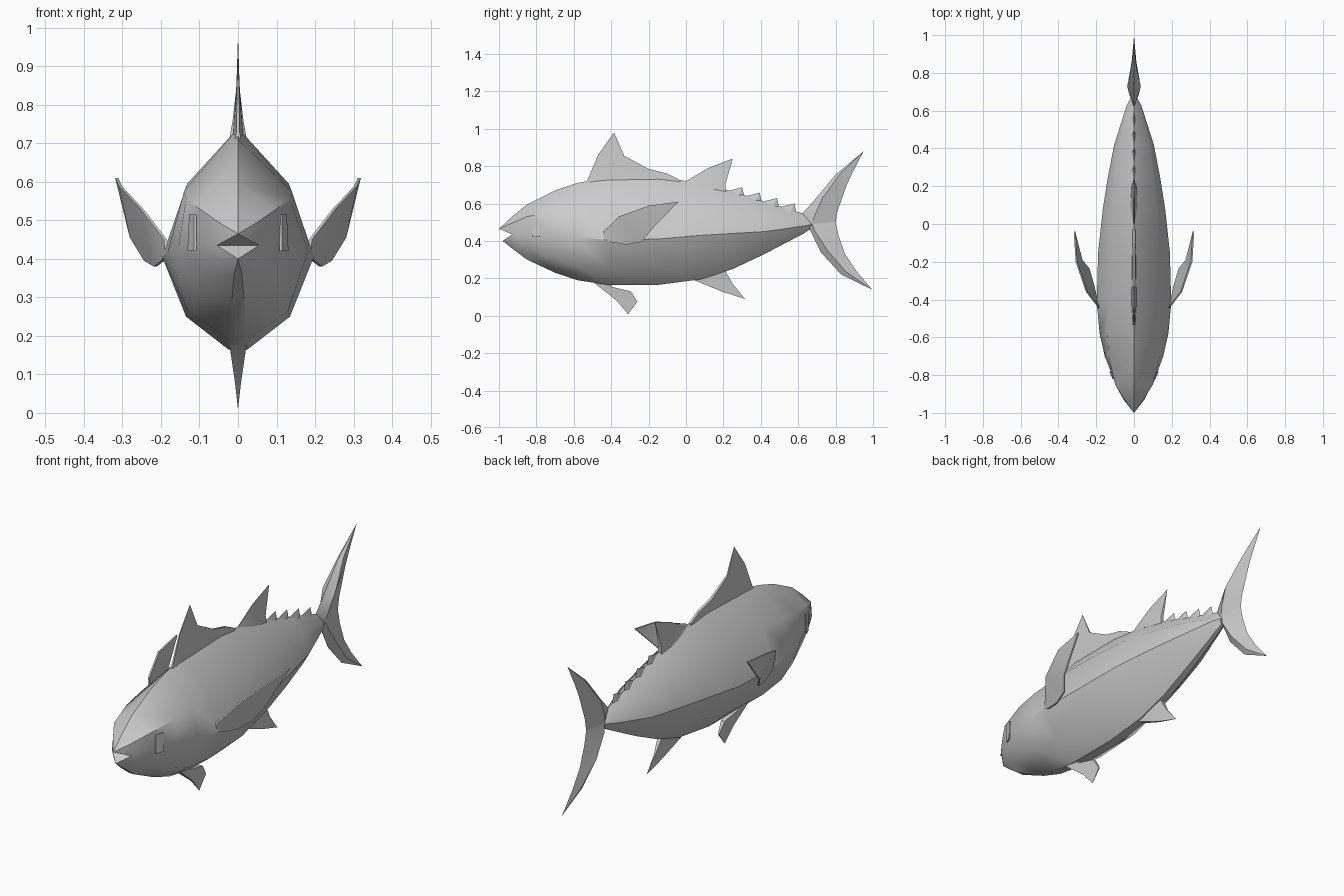
import bpy, bmesh, math

grey = bpy.data.materials.new("fish_grey")
grey.diffuse_color = (0.6, 0.6, 0.6, 1)


def make(name, verts, faces, angle=35):
    bm = bmesh.new()
    vs = [bm.verts.new(v) for v in verts]
    for f in faces:
        bm.faces.new([vs[i] for i in f])
    bmesh.ops.remove_doubles(bm, verts=bm.verts, dist=1e-5)
    bmesh.ops.triangulate(bm, faces=[f for f in bm.faces if len(f.verts) > 4])
    bmesh.ops.recalc_face_normals(bm, faces=bm.faces)
    me = bpy.data.meshes.new(name)
    bm.to_mesh(me)
    bm.free()
    me.materials.append(grey)
    ob = bpy.data.objects.new(name, me)
    bpy.context.collection.objects.link(ob)
    bpy.ops.object.select_all(action='DESELECT')
    ob.select_set(True)
    bpy.context.view_layer.objects.active = ob
    bpy.ops.object.shade_smooth_by_angle(angle=math.radians(angle))
    return ob


def blade(name, pts):
    """Closed fin from outline points (x, y, z, half thickness)."""
    n = len(pts)
    verts = [(x + t, y, z) for x, y, z, t in pts] + [(x - t, y, z) for x, y, z, t in pts]
    faces = [tuple(range(n)), tuple(range(2 * n - 1, n - 1, -1))]
    faces += [(i, (i + 1) % n, n + (i + 1) % n, n + i) for i in range(n)
              if pts[i][3] > 0 or pts[(i + 1) % n][3] > 0]
    # sharp edges collapse to a single point where thickness is zero
    bm_faces = []
    for f in faces:
        g = []
        for i in f:
            j = i - n if i >= n and pts[i - n][3] == 0 else i
            if j not in g:
                g.append(j)
        if len(g) > 2:
            bm_faces.append(g)
    return make(name, verts, bm_faces, 30)


def mid_blade(name, pts):
    return blade(name, [(0, y, z, t) for y, z, t in pts])


# body: y, top z, then (x, z) of shoulder, flank, lower flank and belly edge
stations = [
    (-0.93, 0.53, (0.05, 0.495), (0.055, 0.435), (0.045, 0.395), (0.010, 0.36)),
    (-0.85, 0.595, (0.10, 0.53), (0.095, 0.44), (0.070, 0.355), (0.015, 0.30)),
    (-0.70, 0.67, (0.135, 0.555), (0.155, 0.43), (0.110, 0.30), (0.020, 0.23)),
    (-0.58, 0.71, (0.14, 0.575), (0.182, 0.42), (0.130, 0.265), (0.025, 0.19)),
    (-0.42, 0.74, (0.132, 0.595), (0.197, 0.405), (0.135, 0.25), (0.025, 0.165)),
    (-0.15, 0.74, (0.13, 0.595), (0.19, 0.41), (0.130, 0.26), (0.025, 0.165)),
    (0.08, 0.71, (0.12, 0.585), (0.165, 0.43), (0.110, 0.30), (0.020, 0.195)),
    (0.25, 0.665, (0.10, 0.565), (0.138, 0.44), (0.090, 0.34), (0.018, 0.25)),
    (0.42, 0.61, (0.08, 0.54), (0.105, 0.45), (0.070, 0.39), (0.015, 0.33)),
    (0.63, 0.545, (0.032, 0.50), (0.038, 0.48), (0.025, 0.462), (0.010, 0.44)),
    (0.675, 0.505, (0.010, 0.495), (0.012, 0.488), (0.010, 0.48), (0.005, 0.47)),
]
verts, faces = [], []
for y, top, *side in stations:
    verts += [(0, y, top)] + [(x, y, z) for x, z in side]
    verts += [(-x, y, z) for x, z in reversed(side)]
for s in range(len(stations) - 1):
    for i in range(9):
        j = (i + 1) % 9
        faces.append((s * 9 + i, s * 9 + j, s * 9 + 9 + j, s * 9 + 9 + i))
faces.append(tuple(range(len(verts) - 9, len(verts))))
# snout, jaw and open mouth
snout, jaw = len(verts), len(verts) + 1
verts += [(0, -1.0, 0.465), (0, -0.98, 0.40)]
for tip, ring in ((snout, (7, 8, 0, 1, 2)), (jaw, (2, 3, 4, 5, 6, 7))):
    faces += [(tip, a, b) for a, b in zip(ring, ring[1:])]
    faces.append((tip, ring[-1], ring[0]))
make("body", verts, faces, 35)

# dorsal fins
mid_blade("front_dorsal_fin", [
    (-0.54, 0.70, 0.01), (-0.525, 0.73, 0.004), (-0.47, 0.86, 0.002), (-0.385, 0.98, 0),
    (-0.33, 0.855, 0.004), (-0.20, 0.785, 0.006), (-0.10, 0.76, 0.006),
    (-0.03, 0.725, 0.006), (-0.03, 0.69, 0.01), (-0.42, 0.70, 0.015)])
mid_blade("rear_dorsal_fin", [
    (-0.02, 0.69, 0.01), (0.0, 0.72, 0.002), (0.12, 0.79, 0.002), (0.25, 0.84, 0),
    (0.21, 0.70, 0.008), (0.215, 0.65, 0.012), (0.10, 0.69, 0.018)])

# row of finlets
for k in range(4):
    y, z = 0.215 + 0.093 * k, 0.675 - 0.029 * k
    make("finlet_%d" % (k + 1),
         [(0, y, z - 0.01), (0.014, y + 0.06, z - 0.045), (-0.014, y + 0.06, z - 0.045),
          (0, y + 0.098, z - 0.04), (0, y + 0.085, z + 0.012)],
         [(0, 1, 4), (1, 3, 4), (3, 2, 4), (2, 0, 4), (0, 2, 3, 1)], 20)

# underside fins
mid_blade("pelvic_fin", [
    (-0.49, 0.175, 0.022), (-0.37, 0.08, 0.008), (-0.31, 0.008, 0), (-0.26, 0.075, 0.003),
    (-0.295, 0.13, 0.010), (-0.40, 0.155, 0.018), (-0.38, 0.18, 0.02)])
mid_blade("anal_fin", [
    (0.02, 0.20, 0.015), (0.19, 0.13, 0.005), (0.315, 0.09, 0),
    (0.25, 0.17, 0.004), (0.21, 0.24, 0.012), (0.12, 0.225, 0.018)])

# tail: leading edge, raised crease, trailing edge
lead = [(0.63, 0.50), (0.62, 0.545), (0.68, 0.61), (0.80, 0.755), (0.95, 0.88)]
crease = [(0.675, 0.49, 0.015), (0.685, 0.53, 0.025), (0.73, 0.63, 0.036), (0.825, 0.76, 0.014)]
trail = [(0.80, 0.50), (0.81, 0.56), (0.86, 0.70), (0.89, 0.765)]
low_lead = [(0.63, 0.50), (0.665, 0.455), (0.72, 0.34), (0.83, 0.22), (0.995, 0.14)]
low_crease = [(0.675, 0.49, 0.015), (0.69, 0.45, 0.025), (0.76, 0.345, 0.03), (0.855, 0.235, 0.013)]
low_trail = [(0.80, 0.50), (0.815, 0.43), (0.85, 0.33), (0.91, 0.24)]
for name, a, b, c in (("tail_upper_lobe", lead, crease, trail),
                      ("tail_lower_lobe", low_lead, low_crease, low_trail)):
    verts = [(0, y, z) for y, z in a[:4]] + [(t, y, z) for y, z, t in b]
    verts += [(-t, y, z) for y, z, t in b] + [(0, y, z) for y, z in c]
    verts.append((0, *a[4]))
    faces = []
    for i in range(3):
        for p, q in ((0, 4), (4, 12), (12, 8), (8, 0)):
            faces.append((p + i, q + i, q + i + 1, p + i + 1))
    faces += [(3, 7, 16), (7, 15, 16), (15, 11, 16), (11, 3, 16), (0, 4, 12, 8)]
    make(name, verts, faces, 25)

# paired parts
pectoral = [(0.185, -0.45, 0.41), (0.188, -0.44, 0.45), (0.25, -0.36, 0.53),
            (0.305, -0.20, 0.588), (0.315, -0.04, 0.61), (0.277, -0.19, 0.455),
            (0.24, -0.235, 0.395), (0.215, -0.32, 0.38), (0.195, -0.41, 0.395)]
eye = [(0.111, -0.82, 0.42), (0.128, -0.78, 0.42), (0.124, -0.78, 0.515), (0.111, -0.82, 0.515)]
for side, s in (("right", 1), ("left", -1)):
    blade(side + "_pectoral_fin", [(s * x, y, z, 0.004) for x, y, z in pectoral])
    blade(side + "_eye_plate", [(s * x, y, z, 0.003) for x, y, z in eye])
